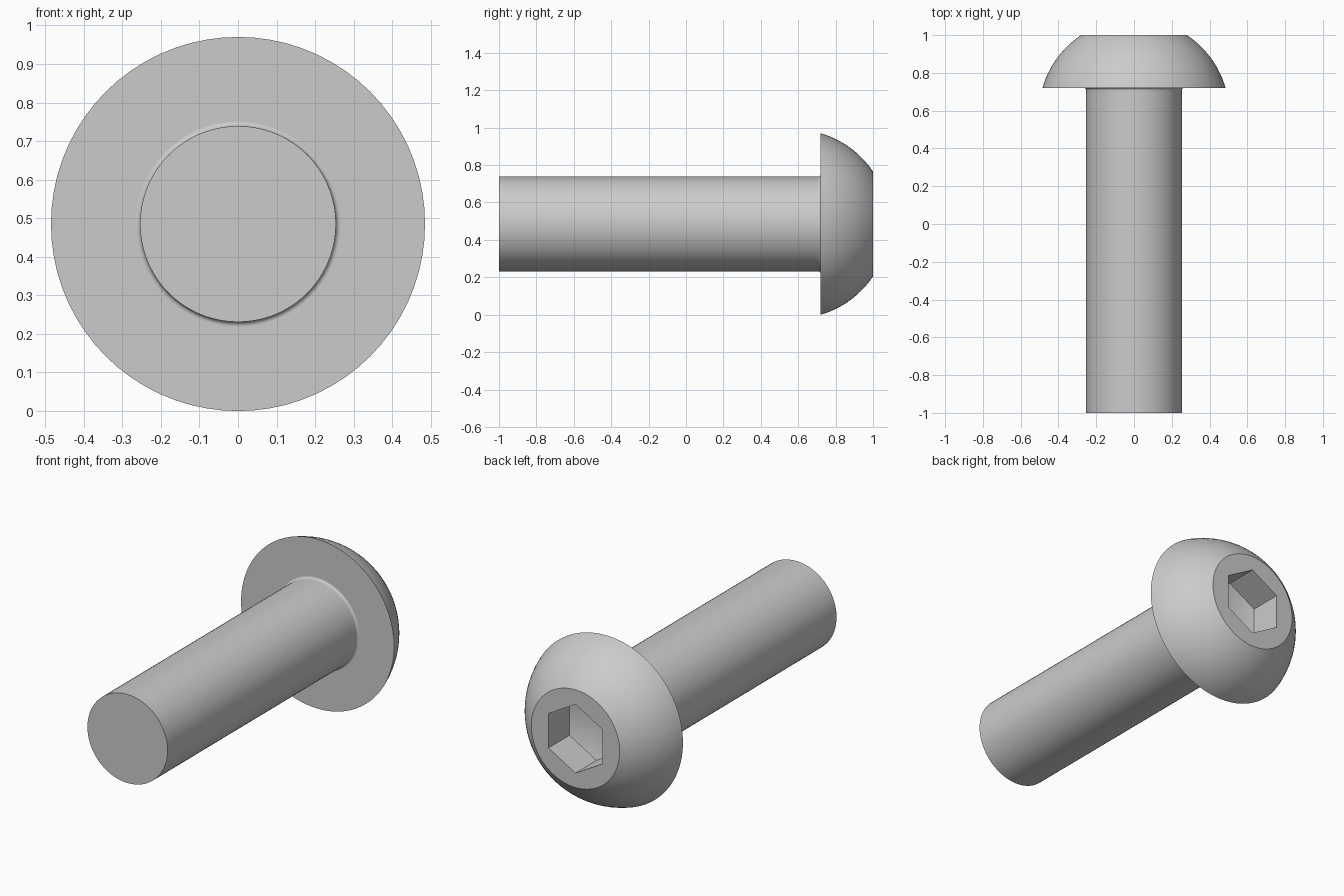
import bpy
import bmesh
from math import sin, cos, pi, radians, hypot, atan2
from mathutils import Vector

cube = bpy.data.objects.get("Cube")
if cube:
    bpy.data.objects.remove(cube, do_unlink=True)

SEGMENTS = 72
HEAD_R, SHANK_R, TOP_R = 0.485, 0.254, 0.28
SEAT_Y, FILLET = 0.72, 0.012
SOCKET_R, SOCKET_DEPTH, TIP_DEPTH = 0.197, 0.19, 0.06

steel = bpy.data.materials.new("plain_grey_steel")
steel.use_nodes = True
steel.diffuse_color = (0.6, 0.6, 0.6, 1)
steel.node_tree.nodes["Principled BSDF"].inputs["Base Color"].default_value = (0.6, 0.6, 0.6, 1)


def ring(bm, radius, y, count):
    """Circle of vertices around the bolt axis, first one pointing up."""
    angles = [2 * pi * i / count for i in range(count)]
    return [bm.verts.new((radius * sin(a), y, HEAD_R + radius * cos(a))) for a in angles]


def skin(bm, a, b):
    """Quads between two rings of equal size."""
    n = len(a)
    for i in range(n):
        bm.faces.new((a[i], a[(i + 1) % n], b[(i + 1) % n], b[i]))


def loop_edges(bm, loop):
    return [bm.edges.get((v, loop[i - 1])) for i, v in enumerate(loop)]


# Profile: shank, small fillet under the head, spherical dome
profile = [(SHANK_R, -1), (SHANK_R, SEAT_Y - 0.03)]
for i in range(7):
    a = pi / 2 * i / 6
    profile.append((SHANK_R + FILLET * (1 - cos(a)), SEAT_Y - FILLET * (1 - sin(a))))
dome_y = 0.58
dome_r = hypot(HEAD_R, SEAT_Y - dome_y)
start = atan2(SEAT_Y - dome_y, HEAD_R)
end = atan2(1 - dome_y, TOP_R)
for i in range(15):
    a = start + (end - start) * i / 14
    profile.append((dome_r * cos(a), dome_y + dome_r * sin(a)))

bm = bmesh.new()
rings = [ring(bm, r, y, SEGMENTS) for r, y in profile]
for a, b in zip(rings, rings[1:]):
    skin(bm, a, b)
bm.faces.new(rings[0])

# Hexagonal socket with a shallow pointed floor
rim = ring(bm, SOCKET_R, rings[-1][0].co.y, 6)
floor = ring(bm, SOCKET_R, 1 - SOCKET_DEPTH, 6)
skin(bm, rim, floor)
tip = bm.verts.new((0, 1 - SOCKET_DEPTH - TIP_DEPTH, HEAD_R))
for i in range(6):
    bm.faces.new((floor[i], floor[(i + 1) % 6], tip))

# Flat top face around the socket
bmesh.ops.triangle_fill(bm, use_beauty=True, normal=Vector((0, 1, 0)),
                        edges=loop_edges(bm, rings[-1]) + loop_edges(bm, rim))
bmesh.ops.recalc_face_normals(bm, faces=bm.faces)

# Smooth shading, with crisp corners and clean flat faces
for f in bm.faces:
    f.smooth = True
for e in bm.edges:
    flat = any(abs(f.normal.y) > 0.999 for f in e.link_faces)
    e.smooth = not flat and e.calc_face_angle(0) < radians(25)

mesh = bpy.data.meshes.new("button_head_bolt")
bm.to_mesh(mesh)
bm.free()
mesh.materials.append(steel)
bolt = bpy.data.objects.new("button_head_bolt", mesh)
bpy.context.collection.objects.link(bolt)
